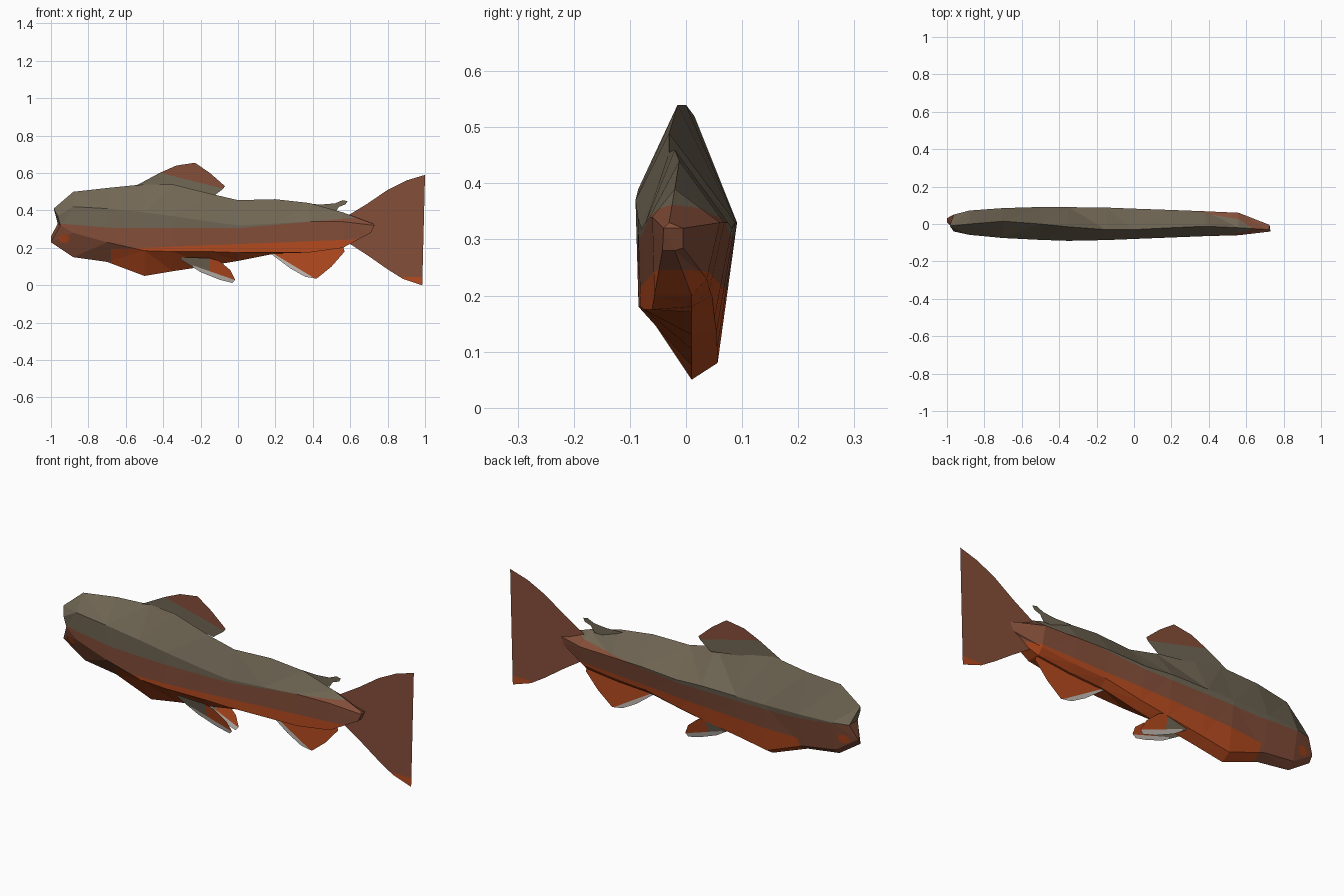
import bpy, bmesh, math
from mathutils import Vector
from mathutils.bvhtree import BVHTree

if "Cube" in bpy.data.objects:
    bpy.data.objects.remove(bpy.data.objects["Cube"])


def material(name, rgb):
    m = bpy.data.materials.new(name)
    m.diffuse_color = (*rgb, 1)
    m.use_nodes = True
    m.node_tree.nodes["Principled BSDF"].inputs["Base Color"].default_value = m.diffuse_color
    return m


MATS = [material("olive_grey", (0.165, 0.135, 0.090)),
        material("red_brown", (0.235, 0.078, 0.042)),
        material("orange", (0.47, 0.070, 0.014)),
        material("pale_grey", (0.55, 0.50, 0.46))]
GREY, BROWN, ORANGE, PALE = range(4)


def finish(bm, name, cuts, rule):
    """Cut colour borders z = a + b*x (or x = a when b is None), then colour faces."""
    bmesh.ops.triangulate(bm, faces=bm.faces[:])
    for a, b in cuts:
        co, no = ((a, 0, 0), (1, 0, 0)) if b is None else ((0, 0, a), (-b, 0, 1))
        bmesh.ops.bisect_plane(bm, geom=bm.verts[:] + bm.edges[:] + bm.faces[:],
                               dist=1e-5, plane_co=co, plane_no=no)
    for f in bm.faces:
        c = f.calc_center_median()
        f.material_index = rule(c.x, c.z)
    me = bpy.data.meshes.new(name)
    bm.to_mesh(me)
    for m in MATS:
        me.materials.append(m)
    ob = bpy.data.objects.new(name, me)
    bpy.context.collection.objects.link(ob)
    return ob


# Body: x, ridge y, top z, front upper z, front crease z, bottom z, front width, back width
STATIONS = [
    (-0.985, -0.01, 0.41, 0.37, 0.32, 0.23, 0.040, 0.050),
    (-0.88, 0.00, 0.50, 0.42, 0.28, 0.15, 0.058, 0.072),
    (-0.70, 0.015, 0.52, 0.41, 0.23, 0.125, 0.075, 0.085),
    (-0.50, 0.00, 0.54, 0.39, 0.185, 0.05, 0.085, 0.091),
    (-0.35, -0.015, 0.54, 0.37, 0.18, 0.075, 0.090, 0.090),
    (-0.15, -0.03, 0.49, 0.34, 0.18, 0.105, 0.086, 0.088),
    (0.00, -0.03, 0.455, 0.32, 0.175, 0.13, 0.080, 0.082),
    (0.20, -0.02, 0.46, 0.33, 0.175, 0.17, 0.072, 0.075),
    (0.38, -0.012, 0.44, 0.34, 0.175, 0.18, 0.065, 0.068),
    (0.56, -0.02, 0.39, 0.34, 0.20, 0.20, 0.060, 0.060),
]


def section(x, ry, zt, f1, f2, zb, wf, wb):
    head = x < -0.95
    mid, low = (0.035, -0.015) if head else (0, 0)   # snout is notched at the crease
    return [(x, ry, zt), (x + mid * 0.6, -wf, f1), (x + mid, -wf * 0.94, f2),
            (x + low, 0.01, zb), (x + low, wb * 0.62, zb + 0.03),
            (x + mid * 0.6, wb, min(f1, 0.33))]


bm = bmesh.new()
rows = [section(*s) for s in STATIONS]
rows.append([(0.72, -0.03, 0.33), (0.73, -0.04, 0.32), (0.71, -0.042, 0.28),
             (0.71, -0.02, 0.28), (0.71, -0.005, 0.285), (0.725, -0.005, 0.32)])
rings = [[bm.verts.new(p) for p in row] for row in rows]
for a, b in zip(rings, rings[1:]):
    for i in range(6):
        j = (i + 1) % 6
        bm.faces.new((a[i], a[j], b[j], b[i]))
bm.faces.new(rings[0])
bm.faces.new(rings[-1])
bmesh.ops.recalc_face_normals(bm, faces=bm.faces[:])

BACK_LINES = [(0.305, 0), (0.305, 0.09), (0.253, -0.08)]
BELLY = (0.22, 0.04)


def body_rule(x, z):
    if z > max(a + b * x for a, b in BACK_LINES):
        return GREY
    return ORANGE if x > -0.68 and z < BELLY[0] + BELLY[1] * x else BROWN


body = finish(bm, "body", BACK_LINES + [BELLY, (-0.68, None)], body_rule)

# Eyes: small octagons projected onto each side of the head
tree = BVHTree.FromPolygons([v.co for v in body.data.vertices],
                            [p.vertices[:] for p in body.data.polygons])
for side, label in ((-1, "front"), (1, "back")):
    bm = bmesh.new()
    ring = []
    for k in range(8):
        t = k * math.tau / 8
        p = Vector((-0.93 + 0.03 * math.cos(t), side, 0.25 + 0.025 * math.sin(t)))
        hit = tree.ray_cast(p, Vector((0, -side, 0)))[0]
        if hit:
            ring.append(bm.verts.new(hit + Vector((0, side * 0.003, 0))))
    bm.faces.new(ring if side < 0 else ring[::-1])
    finish(bm, label + "_eye", [], lambda x, z: ORANGE)


# Fins: flat sheets drawn in x and z
def fin(name, pts, cuts, rule, y=lambda z: 0.0):
    bm = bmesh.new()
    bm.faces.new([bm.verts.new((x, y(z), z)) for x, z in pts])
    return finish(bm, name, cuts, rule)


fin("tail_fin",
    [(0.55, 0.24), (0.60, 0.22), (0.70, 0.155), (0.80, 0.085), (0.88, 0.035), (0.985, 0.0),
     (0.97, 0.10), (0.955, 0.19), (0.94, 0.27), (0.945, 0.36), (0.965, 0.45), (1.0, 0.59),
     (0.90, 0.56), (0.80, 0.51), (0.69, 0.435), (0.55, 0.35)],
    [(0.045, 0)], lambda x, z: ORANGE if z < 0.045 else BROWN)

fin("dorsal_fin",
    [(-0.55, 0.53), (-0.42, 0.60), (-0.33, 0.64), (-0.23, 0.655), (-0.15, 0.60),
     (-0.07, 0.53), (-0.08, 0.515), (-0.12, 0.505), (-0.14, 0.47), (-0.35, 0.50)],
    [(0.4975, -0.25)], lambda x, z: BROWN if z > 0.4975 - 0.25 * x else GREY)

fin("small_back_fin",
    [(0.36, 0.435), (0.45, 0.432), (0.52, 0.438), (0.56, 0.455), (0.585, 0.45),
     (0.575, 0.432), (0.54, 0.42), (0.52, 0.39), (0.45, 0.39)],
    [], lambda x, z: GREY)

fin("anal_fin",
    [(0.16, 0.18), (0.28, 0.09), (0.36, 0.045), (0.42, 0.035), (0.50, 0.10),
     (0.57, 0.18), (0.56, 0.21), (0.35, 0.21), (0.18, 0.20)],
    [(0.283, -0.60)], lambda x, z: PALE if z < 0.283 - 0.60 * x else ORANGE)


def pelvic_rule(x, z):
    if z < 0.022 - 0.35 * x and x > -0.24:
        return PALE
    return GREY if x < -0.15 else ORANGE


for side, label in ((-1, "front"), (1, "back")):
    fin(label + "_pelvic_fin",
        [(-0.31, 0.14), (-0.20, 0.07), (-0.10, 0.03), (-0.03, 0.012), (-0.015, 0.03),
         (-0.04, 0.08), (-0.10, 0.13), (-0.15, 0.145), (-0.30, 0.15)],
        [(0.022, -0.35), (-0.15, None), (-0.24, None)], pelvic_rule,
        lambda z, s=side: s * (0.023 + (z - 0.012) * 0.25))
